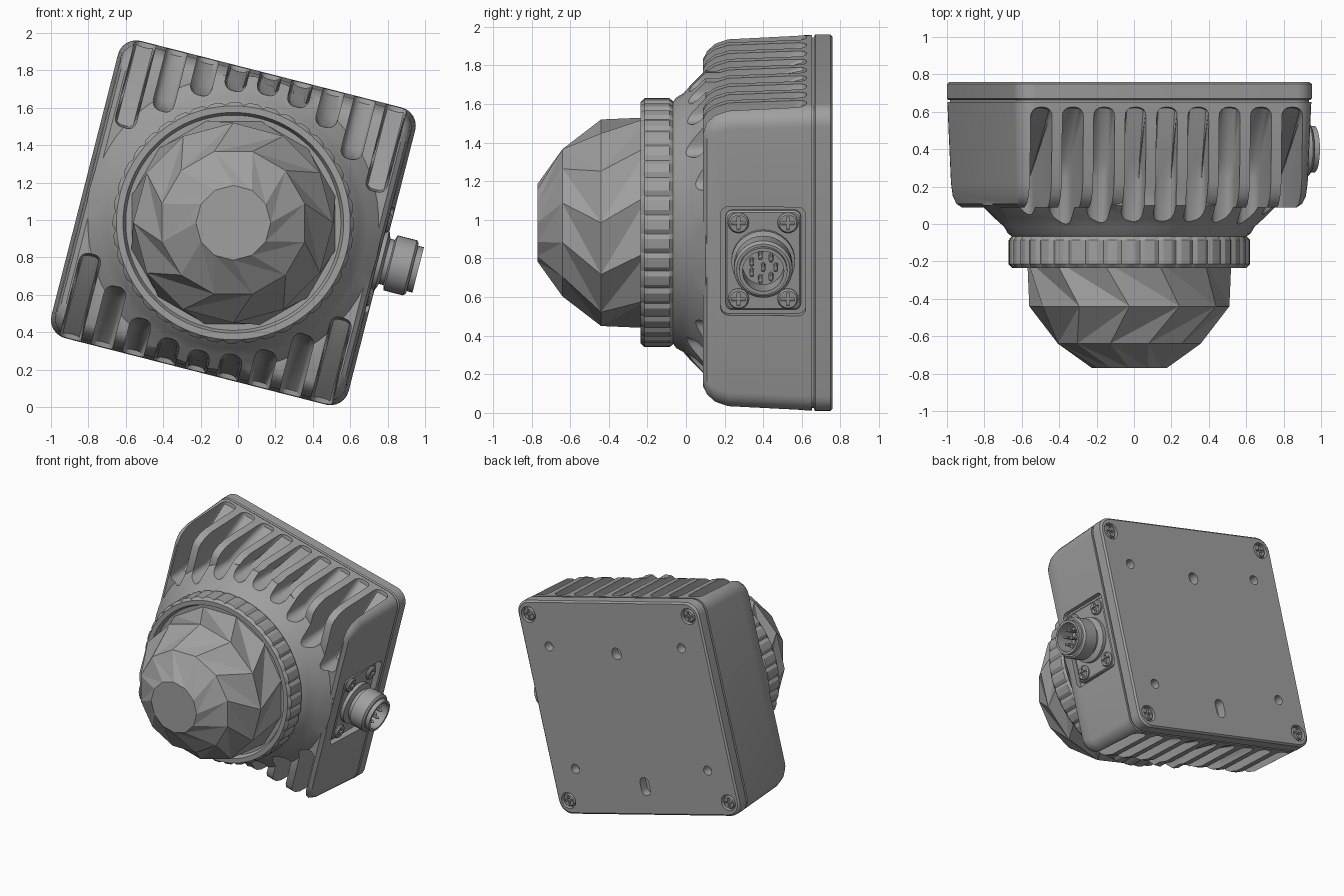
import bpy, bmesh, math
from mathutils import Matrix, Vector

if "Cube" in bpy.data.objects:
    bpy.data.objects.remove(bpy.data.objects["Cube"])

# Whole housing is tilted about the front-back axis
TILT = Matrix.Translation((-0.025, 0, 0.985)) @ Matrix.Rotation(math.radians(14.3), 4, 'Y')

# Section frames: (a, b, height) -> housing coordinates
FRONT = Matrix(((1, 0, 0, 0), (0, 0, 1, 0), (0, 1, 0, 0), (0, 0, 0, 1)))
SIDE = Matrix(((0, 0, 1, 0), (1, 0, 0, 0.4), (0, 1, 0, 0), (0, 0, 0, 1)))

grey = bpy.data.materials.new("housing grey")
grey.use_nodes = True
grey.diffuse_color = (0.35, 0.35, 0.35, 1)
grey.node_tree.nodes["Principled BSDF"].inputs["Base Color"].default_value = grey.diffuse_color


def circle(r, n=48, turn=0.0, centre=(0, 0)):
    return [(centre[0] + r * math.cos(2 * math.pi * (i + turn) / n),
             centre[1] + r * math.sin(2 * math.pi * (i + turn) / n)) for i in range(n)]


def rounded_rect(ha, hb, r, steps=6):
    pts = []
    for q, (sa, sb) in enumerate(((1, 1), (-1, 1), (-1, -1), (1, -1))):
        for i in range(steps + 1):
            t = math.pi / 2 * (q + i / steps)
            pts.append((sa * (ha - r) + r * math.cos(t), sb * (hb - r) + r * math.sin(t)))
    return pts


def loft(bm, frame, sections, zigzag=False):
    """Skin a list of (outline, height) and cap both ends."""
    rings = [[bm.verts.new(frame @ Vector((a, b, h))) for a, b in pts] for pts, h in sections]
    for k, (lo, hi) in enumerate(zip(rings, rings[1:])):
        n = len(lo)
        for i in range(n):
            j = (i + 1) % n
            if not zigzag:
                bm.faces.new((lo[i], lo[j], hi[j], hi[i]))
            elif k % 2 == 0:
                bm.faces.new((lo[i], lo[j], hi[i]))
                bm.faces.new((lo[j], hi[j], hi[i]))
            else:
                bm.faces.new((lo[i], lo[j], hi[j]))
                bm.faces.new((lo[i], hi[j], hi[i]))
    bm.faces.new(rings[0])
    bm.faces.new(rings[-1])


def lathe(bm, frame, profile, n=48, centre=(0, 0)):
    loft(bm, frame, [(circle(r, n, 0, centre), h) for r, h in profile])


def finish(name, bm, smooth=30, matrix=TILT):
    bmesh.ops.recalc_face_normals(bm, faces=bm.faces)
    mesh = bpy.data.meshes.new(name)
    bm.to_mesh(mesh)
    bm.free()
    mesh.materials.append(grey)
    obj = bpy.data.objects.new(name, mesh)
    bpy.context.collection.objects.link(obj)
    obj.matrix_world = matrix
    bpy.context.view_layer.update()
    if smooth:
        shade(obj, smooth)
    return obj


def shade(obj, angle=30):
    bpy.ops.object.select_all(action='DESELECT')
    obj.select_set(True)
    bpy.context.view_layer.objects.active = obj
    bpy.ops.object.shade_smooth_by_angle(angle=math.radians(angle))


def boolean(obj, bm, operation='DIFFERENCE'):
    tool = finish("cutter", bm, 0)
    tool.hide_render = True
    mod = obj.modifiers.new("boolean", 'BOOLEAN')
    mod.operation, mod.object, mod.solver = operation, tool, 'EXACT'
    bpy.ops.object.select_all(action='DESELECT')
    obj.select_set(True)
    bpy.context.view_layer.objects.active = obj
    bpy.ops.object.modifier_apply(modifier=mod.name)
    bpy.data.objects.remove(tool)


def fin_slot(bm, u, side):
    """Round-bottomed slot with a kinked floor, open to the edge and the front."""
    inner = max(0.36, math.sqrt(max(0, 0.72 ** 2 - u * u)))
    path = [(0.95, 0.645), (0.79, 0.62), (max(0.53, inner + 0.04), 0.35),
            (inner, 0.25), (inner - 0.03, -0.2)]
    outline = path + [(0.95, -0.2)]
    new = [[bm.verts.new((u + w, y, side * v)) for v, y in outline] for w in (-0.058, 0.058)]
    bm.faces.new(new[0])
    bm.faces.new(new[1])
    n = len(outline)
    for i in range(n):
        j = (i + 1) % n
        bm.faces.new((new[0][i], new[0][j], new[1][j], new[1][i]))
    floor = [bm.edges.get((row[i], row[i + 1])) for row in new for i in range(len(path) - 1)]
    bmesh.ops.bevel(bm, geom=floor, offset=0.045, segments=4, profile=0.5, affect='EDGES')


def screw(name, frame, a, b, top, r):
    """Flat screw head with a cross recess."""
    bm = bmesh.new()
    lathe(bm, frame, [(r, top - 0.05), (r, top - 0.01), (r * 0.85, top)], 20, (a, b))
    head = finish(name, bm, 0)
    for wa, wb in ((0.65, 0.16), (0.16, 0.65)):
        bm = bmesh.new()
        plan = [(a + sa * wa * r, b + sb * wb * r) for sa, sb in ((-1, -1), (1, -1), (1, 1), (-1, 1))]
        loft(bm, frame, [(plan, top - 0.02), (plan, top + 0.02)])
        boolean(head, bm)
    shade(head)


# Housing: drafted rounded box, cone towards the lens, cooling slots, side pocket
bm = bmesh.new()
loft(bm, FRONT, [(rounded_rect(a, b, r), y) for a, b, r, y in (
    (0.818, 0.818, 0.1, 0.652), (0.802, 0.802, 0.1, 0.22), (0.798, 0.78, 0.1, 0.15),
    (0.785, 0.75, 0.1, 0.108), (0.76, 0.715, 0.09, 0.088))])
housing = finish("housing", bm, 0)
bm = bmesh.new()
lathe(bm, FRONT, [(0.79, 0.3), (0.79, 0.1), (0.72, 0.03), (0.67, -0.015), (0.65, -0.05), (0.61, -0.08)], 64)
boolean(housing, bm, 'UNION')
for side in (1, -1):
    for k in range(-4, 5):
        bm = bmesh.new()
        fin_slot(bm, k * 0.173, side)
        boolean(housing, bm)
bm = bmesh.new()
pocket = rounded_rect(0.22, 0.29, 0.04)
loft(bm, SIDE, [(pocket, 0.765), (pocket, 0.9)])
boolean(housing, bm)
shade(housing)

# Gasket line between housing and lid
bm = bmesh.new()
loft(bm, FRONT, [(rounded_rect(0.805, 0.805, 0.09), y) for y in (0.64, 0.68)])
finish("gasket", bm)

# Back lid with screw recesses, mounting holes and hanging slots
bm = bmesh.new()
loft(bm, FRONT, [(rounded_rect(s, s, 0.1), y) for s, y in (
    (0.812, 0.662), (0.82, 0.67), (0.82, 0.748), (0.808, 0.76))])
lid = finish("back_lid", bm, 0)
bm = bmesh.new()
for sa in (1, -1):
    for sb in (1, -1):
        lathe(bm, FRONT, [(0.062, 0.725), (0.062, 0.8)], 24, (sa * 0.725, sb * 0.715))
        lathe(bm, FRONT, [(0.036, 0.69), (0.036, 0.8)], 20, (sa * 0.6, sb * 0.47))
for v, half in ((0.42, 0.045), (-0.6, 0.07)):
    plan = [(a, b + v) for a, b in rounded_rect(0.04, half, 0.039)]
    loft(bm, FRONT, [(plan, 0.69), (plan, 0.8)])
boolean(lid, bm)
shade(lid)
for sa in (1, -1):
    for sb in (1, -1):
        screw("lid_screw", FRONT, sa * 0.725, sb * 0.715, 0.755, 0.05)

# Fluted clamping ring around the dome
bm = bmesh.new()
sections = []
for r, y in ((0.6, -0.068), (0.63, -0.068), (0.645, -0.085), (0.645, -0.215),
             (0.625, -0.236), (0.59, -0.236), (0.575, -0.2)):
    ring = circle(r, 160)
    if r > 0.64:
        ring = [(a * 0.98, b * 0.98) if i % 4 == 0 else (a, b) for i, (a, b) in enumerate(ring)]
    sections.append((ring, y))
loft(bm, FRONT, sections)
finish("clamp_ring", bm, 20)

# Faceted dome
bm = bmesh.new()
loft(bm, FRONT, [(circle(r, 12, 0.5 * (k % 2 == 0)), y) for k, (r, y) in enumerate(
    ((0.565, -0.19), (0.535, -0.44), (0.395, -0.64), (0.2, -0.77)))], zigzag=True)
finish("dome", bm, 0, Matrix.Translation((-0.025, 0, 0.985)))

# Connector: flange, threaded socket, pins and flange screws
bm = bmesh.new()
loft(bm, SIDE, [(rounded_rect(a, b, 0.035), h) for a, b, h in (
    (0.195, 0.265, 0.74), (0.195, 0.265, 0.785), (0.187, 0.257, 0.793))])
finish("connector_flange", bm)
bm = bmesh.new()
lathe(bm, SIDE, [(0.165, 0.77), (0.165, 0.82), (0.125, 0.835), (0.125, 0.86), (0.152, 0.868),
                 (0.152, 0.975), (0.138, 0.988), (0.125, 0.988), (0.125, 1.02),
                 (0.107, 1.02), (0.107, 0.88)], 32)
finish("connector_socket", bm)
bm = bmesh.new()
for a, b in circle(0.065, 7) + [(0, 0)]:
    lathe(bm, SIDE, [(0.012, 0.87), (0.012, 0.985), (0.006, 0.995)], 10, (a, b))
finish("connector_pins", bm)
for sa in (1, -1):
    for sb in (1, -1):
        screw("flange_screw", SIDE, sa * 0.128, sb * 0.203, 0.812, 0.054)
